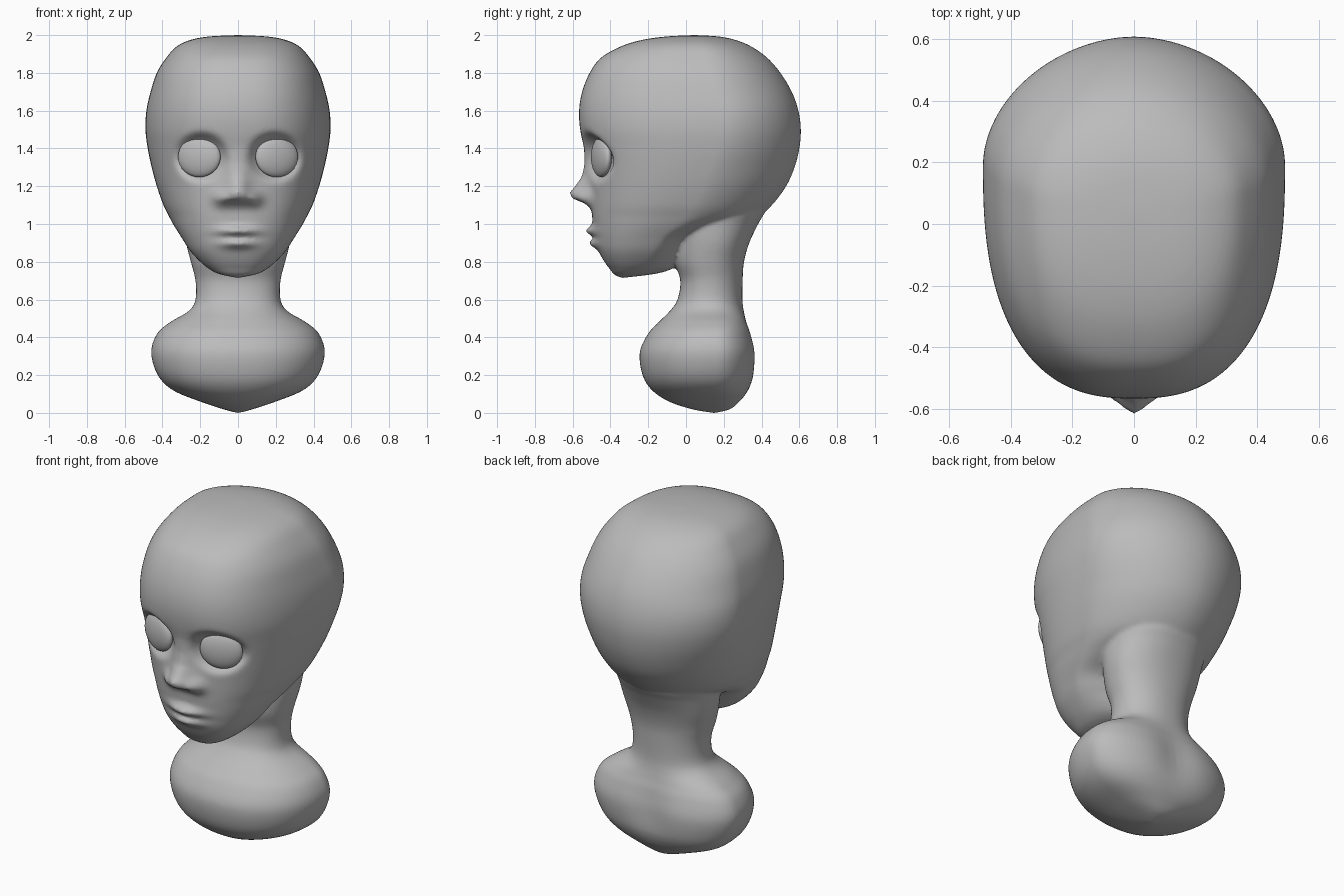
import bpy, bmesh, math

grey = bpy.data.materials.new("plain grey")
grey.diffuse_color = (0.5, 0.5, 0.5, 1)

# cross-sections: z, half width, front y, back y, y of the widest point
HEAD = [
    (2.0, 0.005, 0.04, 0.05, 0.045), (1.993, 0.15, -0.10, 0.17, 0.06), (1.975, 0.25, -0.23, 0.26, 0.07),
    (1.94, 0.325, -0.345, 0.345, 0.09), (1.88, 0.38, -0.45, 0.43, 0.11), (1.8, 0.43, -0.51, 0.50, 0.13),
    (1.7, 0.463, -0.55, 0.56, 0.16), (1.6, 0.485, -0.566, 0.595, 0.19), (1.5, 0.49, -0.56, 0.608, 0.19),
    (1.4, 0.478, -0.535, 0.60, 0.17), (1.3, 0.457, -0.515, 0.575, 0.13), (1.2, 0.43, -0.505, 0.53, 0.09),
    (1.1, 0.395, -0.50, 0.455, 0.04), (1.04, 0.365, -0.497, 0.38, 0.0), (0.99, 0.338, -0.49, 0.23, -0.06),
    (0.93, 0.30, -0.48, 0.05, -0.13), (0.86, 0.255, -0.463, -0.01, -0.18), (0.80, 0.20, -0.432, -0.04, -0.22),
    (0.76, 0.15, -0.402, -0.08, -0.25), (0.735, 0.10, -0.383, -0.17, -0.29), (0.715, 0.005, -0.345, -0.33, -0.34),
]
BUST = [
    (1.15, 0.005, 0.14, 0.16, 0.15), (1.13, 0.26, -0.03, 0.42, 0.15), (1.07, 0.29, -0.04, 0.42, 0.15),
    (1.0, 0.287, -0.05, 0.382, 0.14), (0.9, 0.275, -0.06, 0.335, 0.14), (0.8, 0.25, -0.06, 0.307, 0.13),
    (0.7, 0.225, -0.03, 0.30, 0.13), (0.6, 0.225, -0.045, 0.30, 0.13), (0.54, 0.26, -0.085, 0.31, 0.14),
    (0.48, 0.36, -0.145, 0.33, 0.16), (0.42, 0.428, -0.20, 0.355, 0.16), (0.32, 0.46, -0.245, 0.38, 0.16),
    (0.2, 0.425, -0.23, 0.37, 0.15), (0.12, 0.345, -0.18, 0.335, 0.15), (0.06, 0.20, -0.09, 0.285, 0.15),
    (0.02, 0.08, 0.03, 0.235, 0.15), (0.0, 0.005, 0.14, 0.16, 0.15),
]
NOSE = [(1.5, 0.0), (1.4, 0.005), (1.32, 0.02), (1.25, 0.045), (1.2, 0.085), (1.165, 0.118),
        (1.135, 0.10), (1.105, 0.025), (1.07, 0.0)]


def bump(x, z, cx, cz, sx, sz, power=2):
    return math.exp(-(((x - cx) / sx) ** 2 + ((z - cz) / sz) ** 2) ** (power / 2))


def nose_height(z):
    for (z0, a), (z1, b) in zip(NOSE, NOSE[1:]):
        if z1 <= z <= z0:
            return b + (a - b) * (z - z1) / (z0 - z1)
    return 0.0


def face_relief(x, z):
    """Forward push of the face: sockets, nose, nostril wings, lips."""
    ax = abs(x)
    d = -0.065 * bump(ax, z, 0.195, 1.355, 0.125, 0.115, 6)
    width = 0.05 + 0.015 * max(0, min(1, (1.4 - z) / 0.2))
    d += nose_height(z) * math.exp(-(ax / width) ** 2)
    d += 0.045 * bump(ax, z, 0.085, 1.135, 0.045, 0.04)
    d += 0.046 * bump(x, z, 0, 0.962, 0.10, 0.027)
    d += 0.040 * bump(x, z, 0, 0.897, 0.09, 0.025)
    d -= 0.012 * bump(x, z, 0, 0.932, 0.10, 0.012)
    return d


def back_relief(x, z):
    """Hollow between the shoulder blades."""
    return -0.03 * bump(x, z, 0, 0.32, 0.13, 0.16)


def spline(keys, t):
    """Catmull-Rom through all columns of the key rows."""
    i = min(int(t), len(keys) - 2)
    f = t - i
    p = [keys[max(0, min(len(keys) - 1, i + k))] for k in (-1, 0, 1, 2)]
    return [b + 0.5 * f * (c - a + f * (2 * a - 5 * b + 4 * c - d + f * (3 * (b - c) + d - a)))
            for a, b, c, d in zip(*p)]


def spow(v, e):
    return math.copysign(abs(v) ** e, v)


def loft(bm, keys, steps, segs, front_pow, back_pow, front_push=None, back_push=None):
    rings = []
    for k in range((len(keys) - 1) * steps + 1):
        z, w, front, back, mid = spline(keys, k / steps)
        ring = []
        for j in range(segs):
            a = 2 * math.pi * j / segs
            s, c = math.sin(a), math.cos(a)
            e = 2 / (front_pow if s < 0 else back_pow)
            x = w * spow(c, e)
            y = mid + (mid - front if s < 0 else back - mid) * spow(s, e)
            fade = max(0, min(1, (abs(s) - 0.3) / 0.2))
            if front_push and s < 0:
                y -= front_push(x, z) * fade
            if back_push and s > 0:
                y += back_push(x, z) * fade
            ring.append(bm.verts.new((x, y, z)))
        rings.append(ring)
    for r, q in zip(rings, rings[1:]):
        for j in range(segs):
            n = (j + 1) % segs
            bm.faces.new((r[j], q[j], q[n], r[n]))
    bm.faces.new(rings[0])
    bm.faces.new(rings[-1][::-1])


# head, neck and bust fused into one smooth skin
bm = bmesh.new()
loft(bm, HEAD, 8, 180, 2.55, 1.88, face_relief)
loft(bm, BUST, 6, 72, 2.25, 2.15, None, back_relief)
bmesh.ops.recalc_face_normals(bm, faces=bm.faces)
mesh = bpy.data.meshes.new("head_and_bust")
bm.to_mesh(mesh)
bm.free()
mesh.materials.append(grey)
for p in mesh.polygons:
    p.use_smooth = True
head = bpy.data.objects.new("head_and_bust", mesh)
bpy.context.collection.objects.link(head)
fuse = head.modifiers.new("fuse", 'REMESH')
fuse.mode = 'VOXEL'
fuse.voxel_size = 0.011
fuse.use_smooth_shade = True
soft = head.modifiers.new("soften", 'SMOOTH')
soft.factor = 0.5
soft.iterations = 5

# flattened eyeballs, poles facing forward and turned slightly outward
for side, name in ((-1, "right_eye"), (1, "left_eye")):
    bpy.ops.mesh.primitive_uv_sphere_add(segments=32, ring_count=20, radius=1,
                                         location=(side * 0.205, -0.448, 1.355),
                                         rotation=(math.pi / 2, 0, side * math.radians(20)))
    eye = bpy.context.object
    eye.name = name
    eye.scale = (0.119, 0.107, 0.04)
    eye.data.materials.append(grey)
    bpy.ops.object.shade_smooth()
